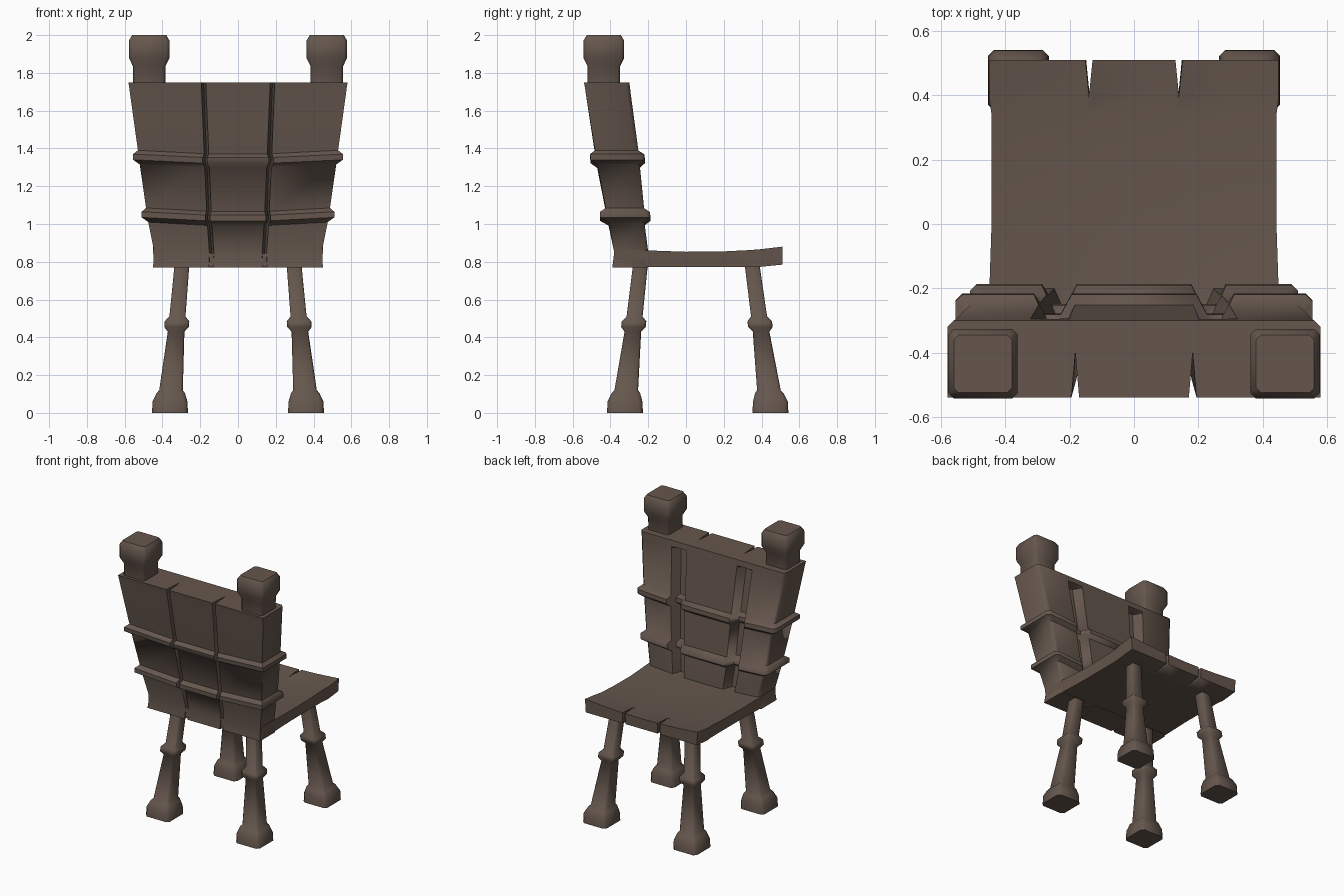
import bpy, bmesh, math

if "Cube" in bpy.data.objects:
    bpy.data.objects.remove(bpy.data.objects["Cube"])

wood = bpy.data.materials.new("dark brown wood")
wood.diffuse_color = (0.13, 0.094, 0.074, 1)
wood.use_nodes = True
wood.node_tree.nodes["Principled BSDF"].inputs["Base Color"].default_value = wood.diffuse_color


def finish(name, bm, angle=50):
    bmesh.ops.recalc_face_normals(bm, faces=bm.faces[:])
    me = bpy.data.meshes.new(name)
    bm.to_mesh(me)
    bm.free()
    me.materials.append(wood)
    ob = bpy.data.objects.new(name, me)
    bpy.context.collection.objects.link(ob)
    bpy.ops.object.select_all(action='DESELECT')
    ob.select_set(True)
    bpy.context.view_layer.objects.active = ob
    bpy.ops.object.shade_smooth_by_angle(angle=math.radians(angle))
    return ob


def loft(name, rings):
    """Skin a stack of equal-length point rings and cap both ends."""
    bm = bmesh.new()
    vs = [[bm.verts.new(p) for p in r] for r in rings]
    n = len(vs[0])
    for a, b in zip(vs, vs[1:]):
        for i in range(n):
            j = (i + 1) % n
            bm.faces.new((a[i], a[j], b[j], b[i]))
    bm.faces.new(vs[0])
    bm.faces.new(vs[-1])
    return finish(name, bm)


def square_ring(cx, cy, z, w, cut=0.14):
    """Square of width w with clipped corners."""
    h, k = w / 2, w / 2 - w * cut
    pts = [(h, -k), (h, k), (k, h), (-k, h), (-h, k), (-h, -k), (-k, -h), (k, -h)]
    return [(cx + x, cy + y, z) for x, y in pts]


# Backrest: plan section with narrow grooves behind and recesses in front
def back_ring(z, hx, y0, y1, recess):
    t = y1 - y0
    r, g, s = 0.062 * recess, 0.58 * t, 0.012
    gx = 0.315 * hx
    half = [(gx - s, y0), (gx, y0 + g), (gx + s, y0), (hx, y0),
            (hx, y1 - 0.02), (hx - 0.02, y1),
            (0.56 * hx, y1), (0.50 * hx, y1 - r), (0.41 * hx, y1 - r), (0.35 * hx, y1)]
    pts = half + [(-x, y) for x, y in reversed(half)]
    sag = 0.02 if 0.9 < z < 1.5 else 0     # bands dip toward the middle
    return [(x, y, z - sag * (1 - (x / hx) ** 2)) for x, y in pts]


levels = [
    (0.77, 0.45, -0.39, -0.20, 1), (0.85, 0.443, -0.38, -0.20, 1),
    (1.01, 0.475, -0.41, -0.22, 1), (1.035, 0.51, -0.455, -0.187, 1),
    (1.065, 0.51, -0.455, -0.192, 1), (1.085, 0.487, -0.425, -0.222, 1),
    (1.315, 0.52, -0.47, -0.245, 1), (1.34, 0.555, -0.505, -0.217, 1),
    (1.37, 0.555, -0.508, -0.22, 1), (1.39, 0.53, -0.482, -0.252, 1),
    (1.70, 0.573, -0.532, -0.294, 1), (1.71, 0.574, -0.533, -0.295, 0),
    (1.75, 0.58, -0.54, -0.30, 0)]
loft("backrest", [back_ring(*l) for l in levels])

# Seat: dished slab with two slits in its free edge
xs = [-0.45, -0.4, -0.27, -0.151, -0.14, -0.129, 0, 0.129, 0.14, 0.151, 0.27, 0.4, 0.45]
ys = [-0.38, -0.2, 0.0, 0.2, 0.34, 0.39, 0.51]
rim = [0.865, 0.86, 0.853, 0.855, 0.862, 0.866, 0.88]
bm = bmesh.new()
top, bot = [], []
for j, y in enumerate(ys):
    a, b = [], []
    for x in xs:
        yy = 0.40 if j == len(ys) - 1 and abs(x) == 0.14 else y
        px = x * (0.985 if 0 <= y < 0.35 else 1)
        z = rim[j] - 0.022 * (1 - (x / 0.45) ** 2)
        a.append(bm.verts.new((px, yy, z)))
        b.append(bm.verts.new((px * 0.985, yy, 0.785 if y > 0.45 else 0.773)))
    top.append(a)
    bot.append(b)
nx, ny = len(xs), len(ys)
for j in range(ny - 1):
    for i in range(nx - 1):
        for g in (top, bot):
            bm.faces.new((g[j][i], g[j][i + 1], g[j + 1][i + 1], g[j + 1][i]))
for j in (0, ny - 1):
    for i in range(nx - 1):
        bm.faces.new((top[j][i], top[j][i + 1], bot[j][i + 1], bot[j][i]))
for i in (0, nx - 1):
    for j in range(ny - 1):
        bm.faces.new((top[j][i], top[j + 1][i], bot[j + 1][i], bot[j][i]))
finish("seat", bm)

# Legs: splayed, with a square foot and a collar; (z, width)
leg_profile = [(0, 0.19), (0.06, 0.185), (0.105, 0.15), (0.12, 0.125), (0.43, 0.088),
               (0.455, 0.13), (0.485, 0.13), (0.51, 0.085), (0.80, 0.078)]
for side, sx in (("left", -1), ("right", 1)):
    for end, y_foot, y_top in (("back", -0.323, -0.243), ("front", 0.447, 0.352)):
        rings = []
        for z, w in leg_profile:
            t = max(0, z - 0.06) / 0.71
            rings.append(square_ring(sx * (0.36 - 0.062 * t),
                                     y_foot + (y_top - y_foot) * t, z, w, 0.1))
        loft(f"{end}_leg_{side}", rings)

# Finials on the two upper corners; (z, width)
knob = [(1.70, 0.17), (1.835, 0.172), (1.88, 0.216), (1.97, 0.216), (2.0, 0.18)]
for side, sx in (("left", -1), ("right", 1)):
    loft(f"finial_{side}", [square_ring(sx * 0.47, -0.435, z, w, 0.08) for z, w in knob])
